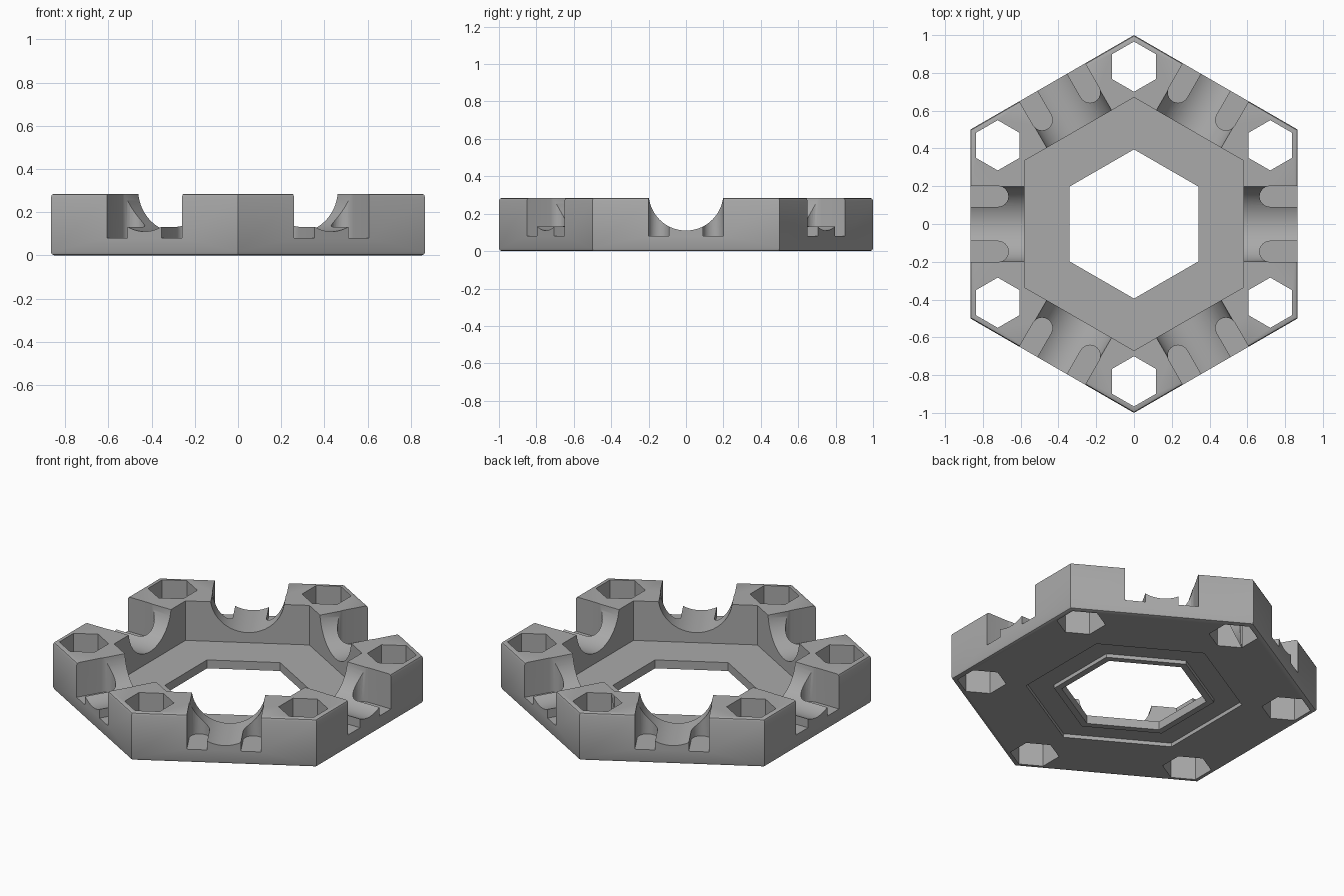
import bpy
import bmesh
from math import pi, sin, cos, radians
from mathutils import Matrix

old = bpy.data.objects.get("Cube")
if old:
    bpy.data.objects.remove(old)

HEIGHT = 0.285
FLOOR = 0.05

grey = bpy.data.materials.new("plain grey")
grey.use_nodes = True
colour = (0.4, 0.4, 0.4, 1)
grey.diffuse_color = colour
grey.node_tree.nodes["Principled BSDF"].inputs["Base Color"].default_value = colour


def prism(name, outline, z0, z1, turn=0.0):
    """Extrude a closed outline from z0 to z1 and turn it about z."""
    bm = bmesh.new()
    face = bm.faces.new([bm.verts.new((x, y, z0)) for x, y in outline])
    top = bmesh.ops.extrude_face_region(bm, geom=[face])["geom"]
    verts = [g for g in top if isinstance(g, bmesh.types.BMVert)]
    bmesh.ops.translate(bm, verts=verts, vec=(0, 0, z1 - z0))
    bmesh.ops.transform(bm, matrix=Matrix.Rotation(turn, 4, "Z"), verts=bm.verts)
    bmesh.ops.recalc_face_normals(bm, faces=bm.faces)
    mesh = bpy.data.meshes.new(name)
    bm.to_mesh(mesh)
    bm.free()
    mesh.materials.append(grey)
    obj = bpy.data.objects.new(name, mesh)
    bpy.context.collection.objects.link(obj)
    return obj


def hexagon(radius, y=0.0):
    return [(radius * sin(k * pi / 3), y + radius * cos(k * pi / 3)) for k in range(6)]


# Hexagonal block with softened rims
body = prism("hexagonal_holder", hexagon(1.0), 0, HEIGHT)
bm = bmesh.new()
bm.from_mesh(body.data)
rims = [e for e in bm.edges if abs(e.verts[0].co.z - e.verts[1].co.z) < 0.001]
bmesh.ops.bevel(bm, geom=rims, offset=0.015, segments=2, profile=0.5, affect="EDGES")
bm.to_mesh(body.data)
bm.free()

# Central cavity, opening and the recess under the floor
cutters = [
    prism("cavity_cutter", hexagon(0.67), FLOOR, 1),
    prism("opening_cutter", hexagon(0.395), -1, 1),
]
recess = prism("recess_cutter", hexagon(0.59), -1, 0.022)
ridge = prism("ridge_cutter", hexagon(0.437), -2, 1)
cut = recess.modifiers.new("ridge", "BOOLEAN")
cut.operation, cut.solver, cut.object = "DIFFERENCE", "EXACT", ridge
cutters.append(recess)

# Pocket outline with a round inner end
pocket = [(1.0, -0.055), (1.0, 0.055)]
pocket += [(0.72 + 0.055 * cos(a), 0.055 * sin(a))
           for a in (pi / 2 + k * pi / 12 for k in range(13))]

for i in range(6):
    turn = i * pi / 3
    # Hexagonal socket through each corner
    cutters.append(prism("socket_cutter", hexagon(0.133, 0.833), -1, 1, turn))
    # Round channel across each side
    arc = [(0.2 * cos(k * pi / 32), 0.2 * sin(k * pi / 32)) for k in range(64)]
    channel = prism("channel_cutter", arc, 0.45, 1.1)
    channel.data.transform(Matrix.Rotation(turn, 4, "Z")
                           @ Matrix.Translation((0, 0, 0.31))
                           @ Matrix.Rotation(radians(90), 4, "Y"))
    cutters.append(channel)
    # Pair of pockets beside each channel
    for side in (-1, 1):
        shifted = [(x, y + side * 0.146) for x, y in pocket]
        cutters.append(prism("pocket_cutter", shifted, 0.08, 0.6, turn))

for c in cutters:
    mod = body.modifiers.new(c.name, "BOOLEAN")
    mod.operation, mod.solver, mod.object = "DIFFERENCE", "EXACT", c

# Apply the cuts and drop the cutters
bpy.ops.object.select_all(action="DESELECT")
body.select_set(True)
bpy.context.view_layer.objects.active = body
bpy.ops.object.convert(target="MESH")
for c in cutters + [ridge]:
    bpy.data.objects.remove(c)
bpy.ops.object.shade_smooth_by_angle(angle=radians(30))
